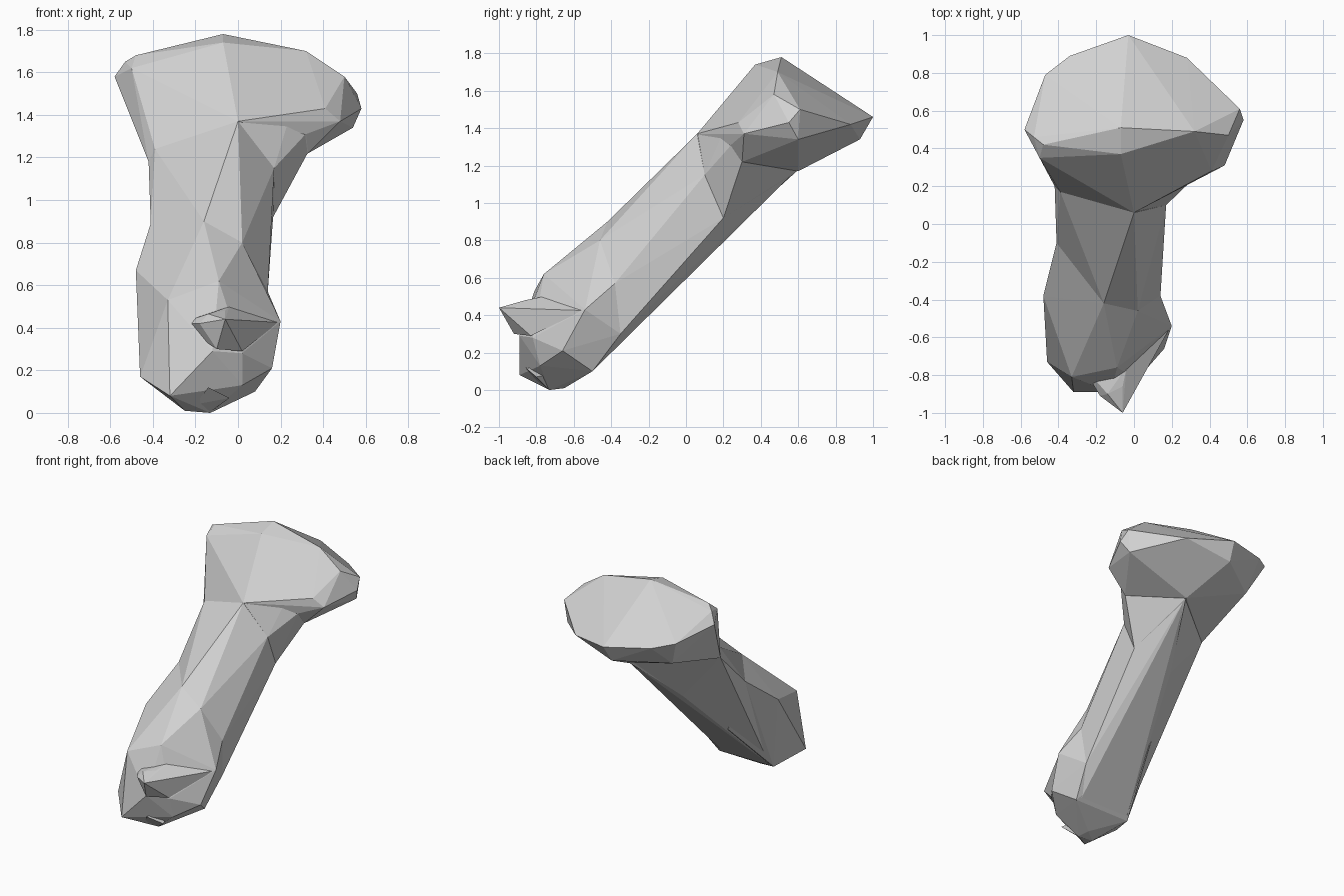
import bpy, bmesh

grey = bpy.data.materials.new("stone_grey")
grey.diffuse_color = (0.64, 0.64, 0.64, 1)


def hull(name, points):
    """Faceted solid stretched over a few corner points."""
    bm = bmesh.new()
    for p in points:
        bm.verts.new(p)
    res = bmesh.ops.convex_hull(bm, input=bm.verts[:])
    loose = {g for g in res["geom_interior"] + res["geom_unused"]
             if isinstance(g, bmesh.types.BMVert)}
    bmesh.ops.delete(bm, geom=list(loose), context='VERTS')
    bmesh.ops.recalc_face_normals(bm, faces=bm.faces[:])
    mesh = bpy.data.meshes.new(name)
    bm.to_mesh(mesh)
    bm.free()
    mesh.materials.append(grey)
    ob = bpy.data.objects.new(name, mesh)
    bpy.context.collection.objects.link(ob)
    return ob


# Wide slanted head
head = hull("bone", [
    (-0.07, 0.51, 1.78), (-0.07, 0.37, 1.74), (-0.48, 0.42, 1.68),
    (-0.50, 0.35, 1.62), (-0.58, 0.50, 1.58), (-0.53, 0.46, 1.65),
    (0.32, 0.49, 1.70), (0.50, 0.47, 1.58), (0.56, 0.61, 1.50),
    (0.58, 0.55, 1.43), (0.41, 0.28, 1.43), (0.48, 0.31, 1.37),
    (0.54, 0.60, 1.34), (0.25, 0.21, 1.41), (0.32, 0.24, 1.31),
    (0.33, 0.30, 1.22), (0.00, 0.06, 1.37), (-0.39, 0.17, 1.24),
    (-0.03, 1.00, 1.46), (-0.34, 0.89, 1.49), (-0.47, 0.79, 1.52),
    (0.28, 0.88, 1.42), (-0.05, 0.93, 1.34), (-0.38, 0.70, 1.32),
    (0.05, 0.60, 1.17), (-0.42, 0.20, 1.18), (0.30, 0.57, 1.28)])

# Flared neck under the right side of the head
neck = hull("neck", [
    (0.00, 0.062, 1.37), (0.17, 0.10, 1.15), (0.165, 0.20, 0.92),
    (0.328, 0.30, 1.222), (0.318, 0.242, 1.31), (0.248, 0.212, 1.41),
    (0.05, 0.595, 1.172), (-0.13, 0.22, 0.835), (-0.25, 0.25, 1.20)])

# Shaft rising into the head, with a keel along its underside
shaft = hull("shaft", [
    (0.00, 0.06, 1.37), (-0.39, 0.17, 1.24), (-0.42, 0.20, 1.18),
    (0.17, 0.10, 1.15), (0.165, 0.20, 0.92), (0.05, 0.59, 1.175),
    (-0.13, 0.22, 0.83), (-0.16, -0.42, 0.90), (0.02, -0.46, 0.80),
    (-0.41, -0.10, 0.89), (0.14, -0.38, 0.57), (0.12, -0.35, 0.30),
    (-0.34, -0.48, 0.12), (0.05, -0.48, 0.12)])

# Thicker lower end
foot = hull("lower_end", [
    (-0.16, -0.42, 0.90), (0.02, -0.46, 0.80), (-0.41, -0.10, 0.89),
    (0.14, -0.38, 0.57), (-0.48, -0.38, 0.67), (0.20, -0.54, 0.43),
    (-0.33, -0.81, 0.53), (-0.09, -0.76, 0.62), (0.16, -0.66, 0.21),
    (0.02, -0.82, 0.28), (0.02, -0.78, 0.13), (-0.12, -0.89, 0.29),
    (-0.46, -0.73, 0.17), (-0.32, -0.89, 0.08), (-0.25, -0.73, 0.01),
    (-0.13, -0.73, 0.00), (-0.15, -0.65, 0.01), (0.08, -0.50, 0.10),
    (-0.36, -0.50, 0.10), (0.12, -0.35, 0.30), (-0.25, -0.13, 0.485)])

# Pointed knob on the front, blending back into the right side
knob = hull("knob", [
    (-0.06, -1.00, 0.44), (-0.18, -0.91, 0.42), (-0.14, -0.90, 0.465),
    (-0.06, -0.86, 0.48), (0.02, -0.83, 0.29), (-0.10, -0.92, 0.30),
    (-0.28, -0.74, 0.42), (-0.04, -0.76, 0.50), (0.19, -0.55, 0.425)])

# Little bump under the lower end
bump = hull("bump", [
    (-0.20, -0.79, 0.04), (-0.14, -0.86, 0.12), (-0.04, -0.80, 0.07),
    (-0.13, -0.735, 0.005), (-0.12, -0.65, 0.10)])

# Fuse everything into one faceted skin
parts = [neck, shaft, foot, knob, bump]
for p in parts:
    mod = head.modifiers.new("union", 'BOOLEAN')
    mod.operation = 'UNION'
    mod.solver = 'EXACT'
    mod.object = p
bpy.context.view_layer.update()
fused = bpy.data.meshes.new_from_object(
    head.evaluated_get(bpy.context.evaluated_depsgraph_get()))
head.modifiers.clear()
head.data = fused
for p in parts:
    bpy.data.objects.remove(p)
